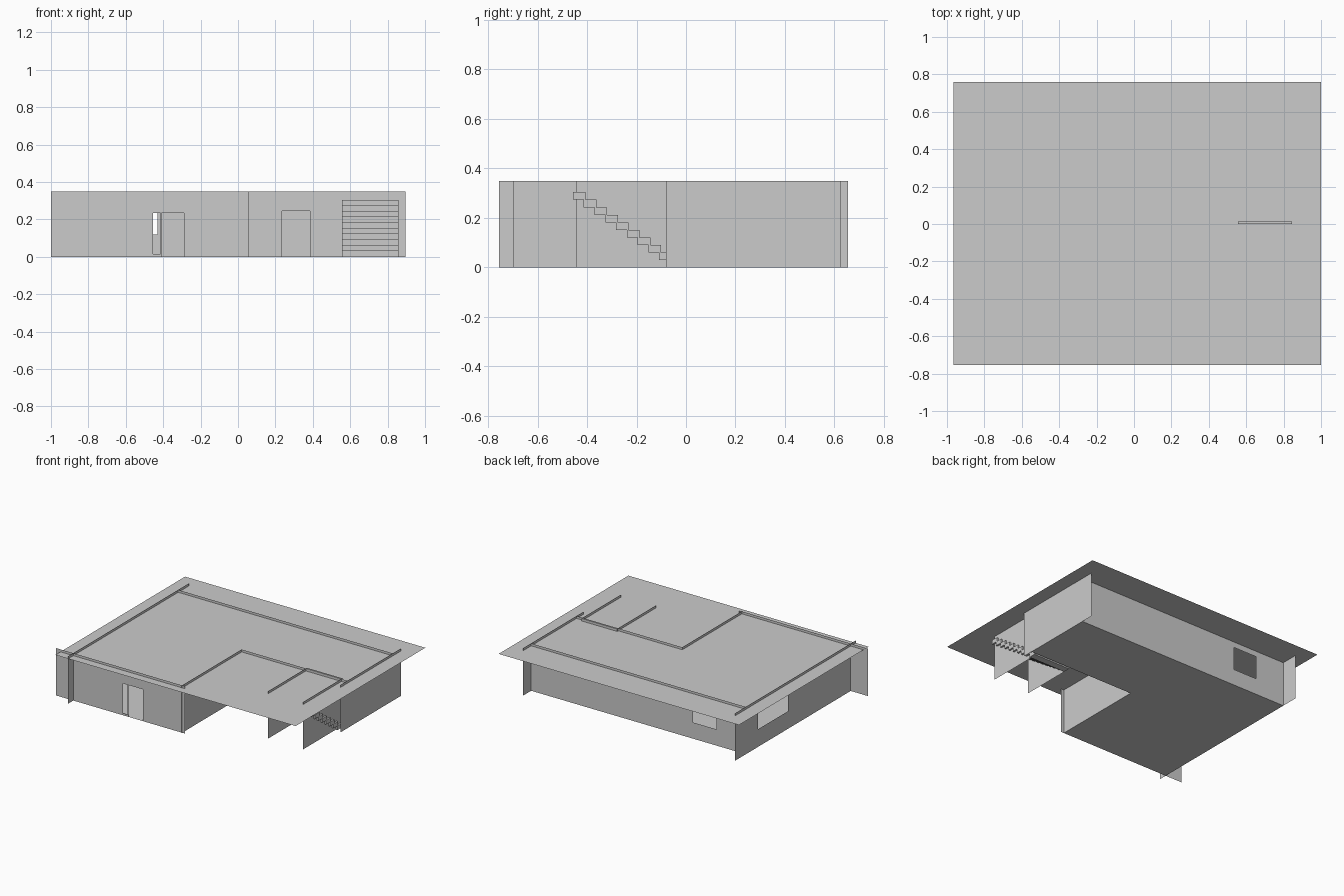
import bpy

if "Cube" in bpy.data.objects:
    bpy.data.objects.remove(bpy.data.objects["Cube"])

TOP = 0.35      # wall height
ROOF = 0.332    # walls poke slightly through the roof sheet


def make(name, verts, faces):
    mesh = bpy.data.meshes.new(name)
    mesh.from_pydata(verts, [], faces)
    obj = bpy.data.objects.new(name, mesh)
    bpy.context.collection.objects.link(obj)
    return obj


def wall(name, axis, pos, a0, a1, holes=()):
    """Thin upright sheet running along axis, with rectangular openings (a0, a1, z0, z1)."""
    us = sorted({a0, a1, *[h[0] for h in holes], *[h[1] for h in holes]})
    zs = sorted({0, TOP, *[h[2] for h in holes], *[h[3] for h in holes]})
    verts = [(u, pos, z) if axis == 'x' else (pos, u, z) for z in zs for u in us]
    n = len(us)
    faces = []
    for j in range(len(zs) - 1):
        for i in range(n - 1):
            cu, cz = (us[i] + us[i + 1]) / 2, (zs[j] + zs[j + 1]) / 2
            if any(h[0] < cu < h[1] and h[2] < cz < h[3] for h in holes):
                continue
            k = j * n + i
            faces.append((k, k + 1, k + n + 1, k + n))
    return make(name, verts, faces)


def sheet(name, outline, z):
    return make(name, [(x, y, z) for x, y in outline], [tuple(range(len(outline)))])


def box(name, x0, x1, y0, y1, z0, z1):
    v = [(x, y, z) for z in (z0, z1) for x, y in ((x0, y0), (x1, y0), (x1, y1), (x0, y1))]
    f = [(3, 2, 1, 0), (4, 5, 6, 7)] + [(i, (i + 1) % 4, (i + 1) % 4 + 4, i + 4) for i in range(4)]
    return make(name, v, f)


# Roof and L-shaped floor
sheet("roof", [(-0.965, -0.755), (1.0, -0.755), (1.0, 0.76), (-0.965, 0.76)], ROOF)
sheet("floor", [(-0.86, -0.695), (0.03, -0.695), (0.03, 0), (0.895, 0),
                (0.895, 0.53), (-0.86, 0.53)], 0)

# Outer walls
wall("front_wall", 'x', -0.695, -1.0, 0.055,
     [(-0.455, -0.415, 0.015, 0.235), (-0.41, -0.29, 0.0, 0.235)])
wall("left_wall", 'y', -0.86, -0.755, 0.655, [(0.04, 0.385, 0.13, 0.29)])
wall("right_wall", 'y', 0.895, -0.08, 0.625)
panel = [(0.095, 0.28, 0.015, 0.31), (0.28, 0.445, 0.015, 0.14)]
wall("back_wall", 'x', 0.53, -0.86, 0.895, [(-0.62, -0.43, 0.12, 0.29)] + panel)

# Closed L-shaped door and window panel in the back wall
make("back_door_panel",
     [(x, 0.53, z) for x, z in ((0.095, 0.015), (0.445, 0.015), (0.445, 0.14),
                                (0.28, 0.14), (0.28, 0.31), (0.095, 0.31))],
     [(0, 1, 2, 3, 4, 5)])

# Recessed terrace walls
wall("terrace_side_wall", 'y', 0.03, -0.70, 0.0)
wall("terrace_back_wall", 'x', 0.0, 0.03, 0.895, [(0.235, 0.385, 0.0, 0.245)])

# Stairwell walls and lintel
for side, x in (("left", 0.555), ("right", 0.845)):
    wall("stairwell_wall_" + side, 'y', x, -0.445, 0.0)
box("stairwell_lintel", 0.555, 0.845, 0.0, 0.013, 0.31, TOP)

# Staircase rising towards the front
RISE, RUN = 0.0304, 0.0436
for i in range(10):
    y = -0.457 + RUN * i
    z = RISE * (10 - i)
    box(f"stair_step_{i + 1}", 0.557, 0.858, y, y + 0.051, z - RISE, z)
